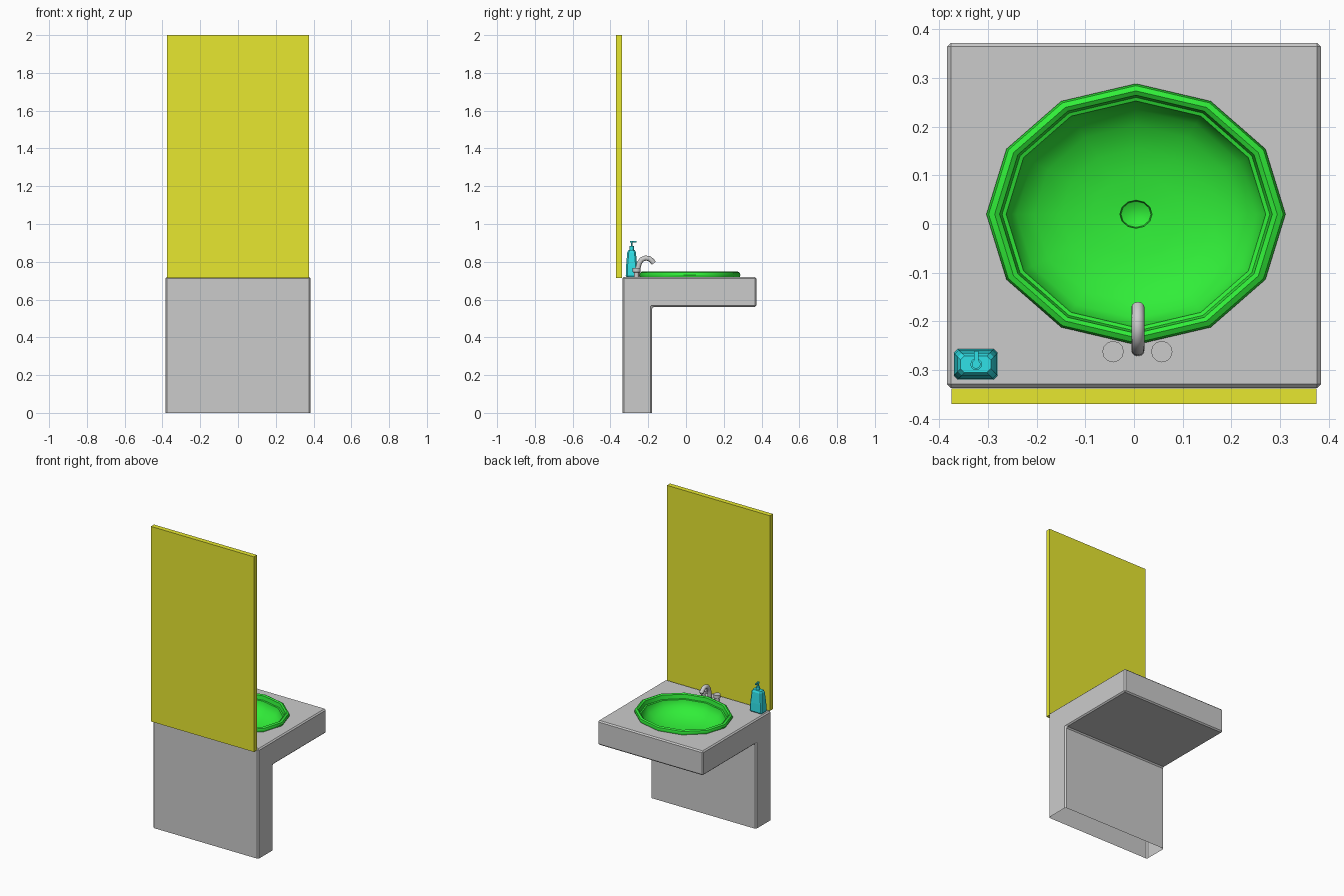
import bpy, bmesh
from math import sin, cos, pi, radians
from mathutils import Vector

if "Cube" in bpy.data.objects:
    bpy.data.objects.remove(bpy.data.objects["Cube"])


def material(name, rgb):
    m = bpy.data.materials.new(name)
    m.diffuse_color = (*rgb, 1)
    m.use_nodes = True
    m.node_tree.nodes["Principled BSDF"].inputs["Base Color"].default_value = m.diffuse_color
    return m


GREEN = material("green", (0.03, 0.85, 0.04))
YELLOW = material("yellow", (0.8, 0.8, 0.03))
CYAN = material("cyan", (0.03, 0.75, 0.8))


def finish(name, bm, mat=None, smooth=None):
    bmesh.ops.recalc_face_normals(bm, faces=bm.faces[:])
    me = bpy.data.meshes.new(name)
    bm.to_mesh(me)
    bm.free()
    ob = bpy.data.objects.new(name, me)
    bpy.context.collection.objects.link(ob)
    if mat:
        me.materials.append(mat)
    if smooth:
        bpy.ops.object.select_all(action='DESELECT')
        ob.select_set(True)
        bpy.context.view_layer.objects.active = ob
        bpy.ops.object.shade_smooth_by_angle(angle=radians(smooth))
    return ob


def loft(bm, rings, cap_start=True, cap_end=True):
    """Skin a list of equal-length point rings."""
    loops = [[bm.verts.new(p) for p in ring] for ring in rings]
    n = len(loops[0])
    for a, b in zip(loops, loops[1:]):
        for i in range(n):
            j = (i + 1) % n
            bm.faces.new((a[i], a[j], b[j], b[i]))
    if cap_start:
        bm.faces.new(loops[0][::-1])
    if cap_end:
        bm.faces.new(loops[-1])


def ellipse(cx, cy, z, rx, ry, n):
    return [(cx + rx * cos(2 * pi * i / n), cy + ry * sin(2 * pi * i / n), z)
            for i in range(n)]


def chamfered_rect(cx, cy, z, hx, hy, c):
    pts = [(hx, hy - c), (hx - c, hy), (c - hx, hy), (-hx, hy - c),
           (-hx, c - hy), (c - hx, -hy), (hx - c, -hy), (hx, c - hy)]
    return [(cx + x, cy + y, z) for x, y in pts]


def box(bm, lo, hi):
    loft(bm, [[(lo[0], lo[1], z), (hi[0], lo[1], z), (hi[0], hi[1], z), (lo[0], hi[1], z)]
              for z in (lo[2], hi[2])])


SINK = (0.004, 0.02)
RX, RY = 0.307, 0.268

# Vanity: bevelled L-shaped slab, open underneath, with a hole for the basin
bm = bmesh.new()
profile = [(-0.337, 0), (-0.18, 0), (-0.18, 0.56), (0.372, 0.56), (0.372, 0.72), (-0.337, 0.72)]
loft(bm, [[(x, y, z) for y, z in profile] for x in (-0.384, 0.384)])
bmesh.ops.recalc_face_normals(bm, faces=bm.faces[:])
edges = [e for e in bm.edges if max(v.co.z for v in e.verts) > 0.01]
bmesh.ops.bevel(bm, geom=edges, offset=0.008, segments=1, affect='EDGES')
bm.normal_update()
top = max((f for f in bm.faces if f.normal.z > 0.9), key=lambda f: f.calc_area())
bottom = [f for f in bm.faces if all(v.co.z < 0.001 for v in f.verts)]
rim_edges = list(top.edges)
bmesh.ops.delete(bm, geom=[top] + bottom, context='FACES_ONLY')
ring = [bm.verts.new(p) for p in ellipse(*SINK, 0.72, RX * 0.93, RY * 0.93, 12)]
hole_edges = [bm.edges.new((ring[i], ring[(i + 1) % 12])) for i in range(12)]
bmesh.ops.triangle_fill(bm, edges=rim_edges + hole_edges, use_beauty=True, normal=Vector((0, 0, 1)))
finish("vanity_counter", bm)

# Mirror panel behind the counter
bm = bmesh.new()
box(bm, (-0.375, -0.37, 0.715), (0.375, -0.338, 2.0))
finish("mirror", bm, YELLOW)

# Twelve-sided basin with rolled rim, inner ledge, bowl and drain dimple
sink_profile = [(0.93, 0.715), (0.985, 0.718), (1.0, 0.73), (0.985, 0.742), (0.945, 0.748),
                (0.912, 0.742), (0.895, 0.716), (0.868, 0.713), (0.855, 0.697), (0.8, 0.672),
                (0.68, 0.645), (0.5, 0.624), (0.3, 0.613), (0.108, 0.609), (0.1, 0.595),
                (0.05, 0.588)]
bm = bmesh.new()
loft(bm, [ellipse(*SINK, z, RX * r, RY * r, 12) for r, z in sink_profile], cap_start=False)
finish("basin", bm, GREEN, 40)

# Faucet spout: round tube swept along an arch in the y-z plane
path = [(-0.258, 0.72), (-0.256, 0.76), (-0.248, 0.792), (-0.234, 0.812), (-0.214, 0.82),
        (-0.195, 0.817), (-0.181, 0.806), (-0.171, 0.792)]
bm = bmesh.new()
rings = []
for i, (y, z) in enumerate(path):
    a, b = path[max(i - 1, 0)], path[min(i + 1, len(path) - 1)]
    t = Vector((0, b[0] - a[0], b[1] - a[1])).normalized()
    side = Vector((1, 0, 0))
    up = t.cross(side)
    rings.append([Vector((0.008, y, z)) + 0.0135 * (side * cos(k * pi / 6) + up * sin(k * pi / 6))
                  for k in range(12)])
loft(bm, rings)
finish("faucet_spout", bm, None, 40)

# Pair of tap knobs: slim stem with a wider cap
for name, x in (("left_tap", -0.043), ("right_tap", 0.057)):
    bm = bmesh.new()
    loft(bm, [ellipse(x, -0.262, z, r, r, 12) for r, z in
              [(0.014, 0.72), (0.014, 0.742), (0.022, 0.746), (0.022, 0.766)]])
    finish(name, bm, None, 35)

# Soap bottle: tapered body with chamfered corners
SX, SY = -0.325, -0.288
bm = bmesh.new()
loft(bm, [chamfered_rect(SX, SY, z, hx, hy, 0.008) for z, hx, hy in
          [(0.72, 0.041, 0.027), (0.726, 0.045, 0.031), (0.78, 0.043, 0.029),
           (0.85, 0.037, 0.023), (0.862, 0.031, 0.017)]])
finish("soap_bottle", bm, CYAN)

# Soap pump: collar, stem and nozzle pointing to the basin
bm = bmesh.new()
loft(bm, [ellipse(SX + 0.001, SY, z, r, r, 12) for r, z in
          [(0.012, 0.86), (0.012, 0.883), (0.004, 0.884), (0.004, 0.902), (0.009, 0.903), (0.009, 0.91)]])
box(bm, (SX - 0.004, SY, 0.902), (SX + 0.006, SY + 0.027, 0.909))
finish("soap_pump", bm, CYAN, 35)
